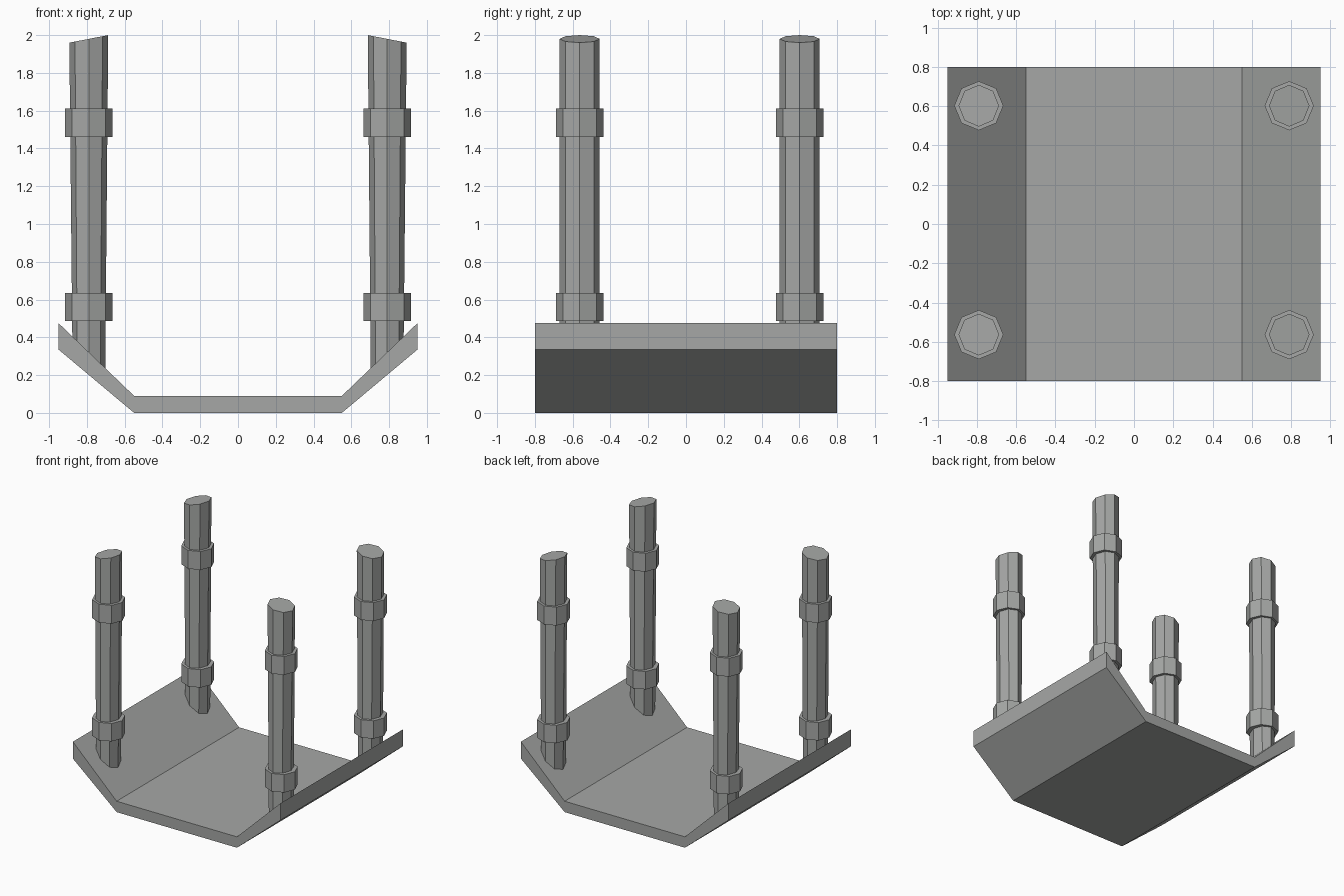
import bpy, bmesh, math

if "Cube" in bpy.data.objects:
    bpy.data.objects.remove(bpy.data.objects["Cube"])

grey = bpy.data.materials.new("plain grey")
grey.diffuse_color = (0.38, 0.39, 0.38, 1)
grey.use_nodes = True
grey.node_tree.nodes["Principled BSDF"].inputs["Base Color"].default_value = grey.diffuse_color


def make_object(name, bm):
    bmesh.ops.recalc_face_normals(bm, faces=bm.faces)
    me = bpy.data.meshes.new(name)
    bm.to_mesh(me)
    bm.free()
    me.materials.append(grey)
    ob = bpy.data.objects.new(name, me)
    bpy.context.collection.objects.link(ob)
    return ob


def loft(name, lower, upper):
    """Closed prism between two matching outlines."""
    bm = bmesh.new()
    a = [bm.verts.new(p) for p in lower]
    b = [bm.verts.new(p) for p in upper]
    n = len(a)
    bm.faces.new(a)
    bm.faces.new(b)
    for i in range(n):
        j = (i + 1) % n
        bm.faces.new((a[i], a[j], b[j], b[i]))
    return make_object(name, bm)


# Bent base plate: flat middle with two raised wings
half = [(0.55, 0.0), (0.95, 0.335), (0.95, 0.475), (0.55, 0.09)]
profile = half + [(-x, z) for x, z in reversed(half)]
loft("base_plate",
     [(x, -0.8, z) for x, z in profile],
     [(x, 0.8, z) for x, z in profile])

octagon = [(math.cos(i * math.pi / 4), math.sin(i * math.pi / 4)) for i in range(8)]
PX = 0.79

for sx, side in ((-1, "left"), (1, "right")):
    for cy, end in ((-0.563, "front"), (0.602, "back")):
        # Post: slanted top, foot cut parallel to the wing and sunk into it
        foot, top = [], []
        for c, s in octagon:
            xb, xt = PX + 0.087 * c, PX + 0.103 * c
            foot.append((sx * xb, cy + 0.106 * s, 0.07 + (xb - 0.55) * 0.94))
            top.append((sx * xt, cy + 0.106 * s, 1.98 - 0.02 * c))
        loft(f"{end}_{side}_post", foot, top)
        # Two collars around each post
        for z0, z1, level in ((0.487, 0.635, "lower"), (1.46, 1.612, "upper")):
            ring = [(sx * (PX + 0.125 * c), cy + 0.125 * s) for c, s in octagon]
            loft(f"{end}_{side}_{level}_collar",
                 [(x, y, z0) for x, y in ring],
                 [(x, y, z1) for x, y in ring])
